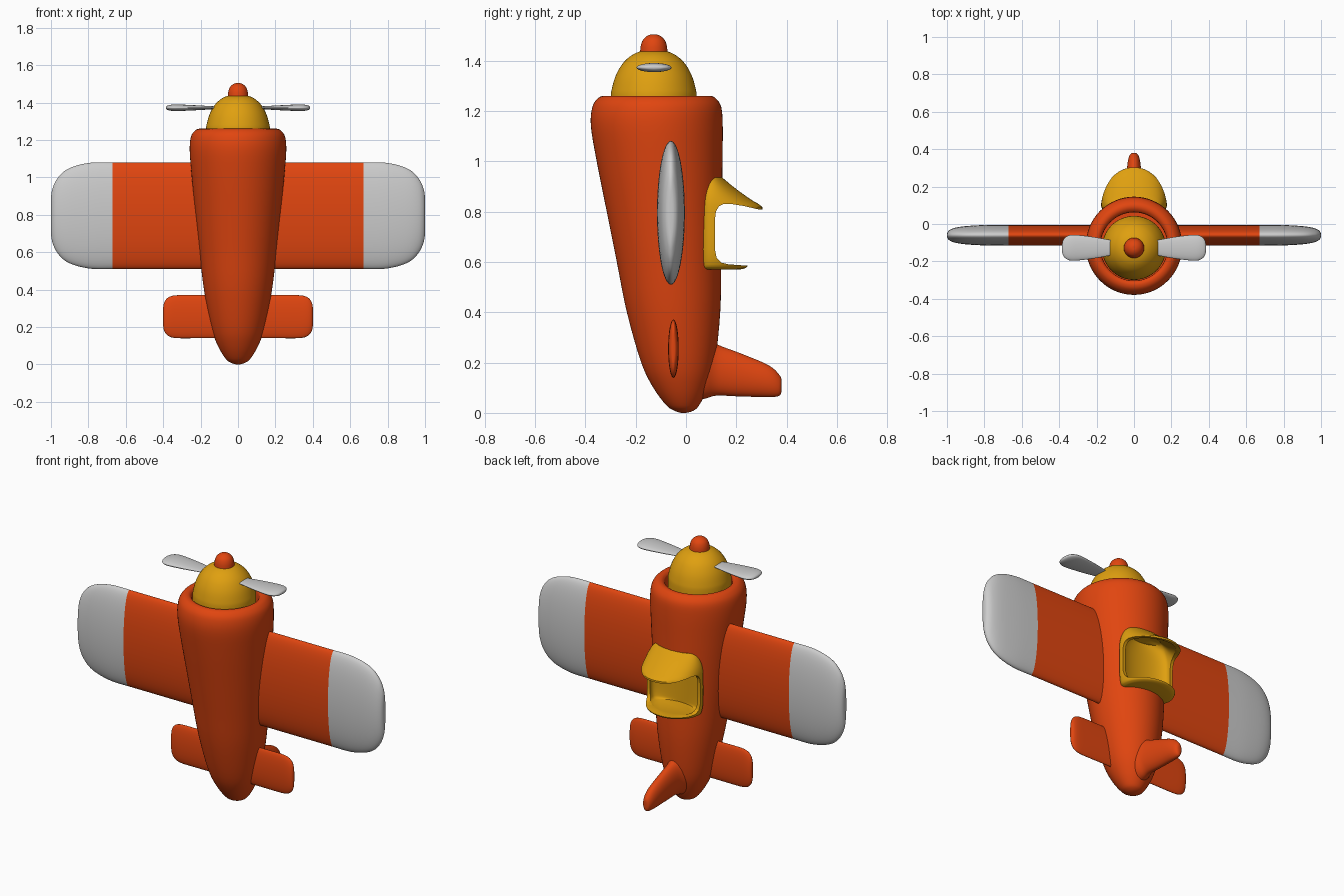
import bpy, bmesh, math


def material(name, rgb):
    m = bpy.data.materials.new(name)
    m.diffuse_color = (*rgb, 1)
    return m


RED = material("red", (0.75, 0.06, 0.005))
YELLOW = material("yellow", (0.74, 0.35, 0.005))


def finish(name, bm, mat=None):
    bmesh.ops.recalc_face_normals(bm, faces=bm.faces)
    me = bpy.data.meshes.new(name)
    bm.to_mesh(me)
    bm.free()
    ob = bpy.data.objects.new(name, me)
    bpy.context.collection.objects.link(ob)
    if mat:
        me.materials.append(mat)
    return ob


def smooth_rows(rows, k):
    # Catmull-Rom interpolation between the given sections
    out = []
    for i in range(len(rows) - 1):
        p0, p1 = rows[max(i - 1, 0)], rows[i]
        p2, p3 = rows[i + 1], rows[min(i + 2, len(rows) - 1)]
        for j in range(k):
            t = j / k
            out.append([0.5 * (2 * b + (c - a) * t + (2 * a - 5 * b + 4 * c - d) * t * t
                               + (3 * b - a - 3 * c + d) * t ** 3)
                        for a, b, c, d in zip(p0, p1, p2, p3)])
    return out + [list(rows[-1])]


def loft(name, axis, rows, mat=None, k=4, n=64):
    """Sections: position, centre a, centre b, radius a, radius b (, lower radius b)."""
    bm = bmesh.new()
    rings = []
    for r in smooth_rows(rows, k):
        t, ca, cb, ra, rb = r[:5]
        low = r[5] if len(r) > 5 else rb
        ring = []
        for i in range(n):
            s = 2 * math.pi * i / n
            a = ca + ra * math.cos(s)
            b = cb + (rb if math.sin(s) > 0 else low) * math.sin(s)
            ring.append(bm.verts.new({"X": (t, a, b), "Y": (a, t, b), "Z": (a, b, t)}[axis]))
        rings.append(ring)
    for p, q in zip(rings, rings[1:]):
        for i in range(n):
            j = (i + 1) % n
            bm.faces.new((p[i], p[j], q[j], q[i]))
    bm.faces.new(rings[0])
    bm.faces.new(rings[-1])
    return finish(name, bm, mat)


def cut(ob, cutter):
    cutter.hide_render = True
    mod = ob.modifiers.new("cut", "BOOLEAN")
    mod.operation, mod.solver, mod.object = "DIFFERENCE", "EXACT", cutter
    bpy.context.view_layer.objects.active = ob
    bpy.ops.object.modifier_apply(modifier=mod.name)
    bpy.data.objects.remove(cutter)


# Fuselage: height, y low, y high, half width; the last rows turn into the cowl opening
outline = [(0, -0.02, 0.0, 0.01), (0.008, -0.045, 0.028, 0.037), (0.03, -0.078, 0.052, 0.066),
           (0.1, -0.13, 0.087, 0.108), (0.2, -0.178, 0.115, 0.144), (0.4, -0.235, 0.136, 0.182),
           (0.6, -0.275, 0.14, 0.206), (0.8, -0.315, 0.143, 0.227), (1.0, -0.355, 0.145, 0.247),
           (1.14, -0.378, 0.146, 0.258), (1.215, -0.372, 0.14, 0.252), (1.25, -0.35, 0.118, 0.23),
           (1.26, -0.325, 0.095, 0.205), (1.252, -0.307, 0.073, 0.187), (1.23, -0.303, 0.063, 0.18),
           (1.14, -0.303, 0.063, 0.18)]
fuselage = loft("fuselage", "Z", [(z, 0, (a + b) / 2, w, (b - a) / 2) for z, a, b, w in outline], RED)


# Cockpit shell: height, half width, top of arch
def cockpit_shell(name, d, mat=None):
    rows = [(0.57, 0.14, 0.215), (0.576, 0.155, 0.238), (0.59, 0.165, 0.246), (0.65, 0.175, 0.26),
            (0.78, 0.175, 0.295), (0.818, 0.174, 0.303), (0.84, 0.172, 0.27), (0.87, 0.165, 0.226),
            (0.90, 0.152, 0.186), (0.92, 0.138, 0.162), (0.935, 0.12, 0.144)]
    mid = 0.7525
    return loft(name, "Z", [(mid + (z - mid) * (1 - d / 0.1825), 0, 0.1, w - d, h - 0.1 - d, 0.075 - d)
                            for z, w, h in rows], mat, k=2)


cockpit = cockpit_shell("cockpit", 0, YELLOW)
cut(fuselage, cockpit_shell("fuselage_cutter", 0.007))
cut(cockpit, cockpit_shell("cavity_cutter", 0.018))

# Side cut that leaves the windscreen, low side rails and seat back
side = [(0.5, 0.585), (0.24, 0.585), (0.17, 0.59), (0.14, 0.597), (0.122, 0.615), (0.115, 0.65),
        (0.115, 0.77), (0.119, 0.80), (0.13, 0.82), (0.15, 0.83), (0.18, 0.83), (0.23, 0.822),
        (0.29, 0.808), (0.5, 0.80)]
bm = bmesh.new()
face = bm.faces.new([bm.verts.new((-0.3, y, z)) for y, z in side])
ext = bmesh.ops.extrude_face_region(bm, geom=[face])
bmesh.ops.translate(bm, vec=(0.6, 0, 0), verts=[v for v in ext["geom"] if isinstance(v, bmesh.types.BMVert)])
cut(cockpit, finish("side_cutter", bm))

# Wings with grey tips
loft("wing", "X", [(x, -0.06, 0.795, 0.055, 0.285) for x in (-0.67, 0.67)], RED, k=1)
tip = [(0.67, 0.055, 0.285), (0.78, 0.055, 0.284), (0.87, 0.051, 0.266), (0.93, 0.045, 0.237),
       (0.97, 0.036, 0.193), (0.99, 0.025, 0.15), (0.998, 0.014, 0.115), (1.0, 0.005, 0.08)]
# Propeller blades
blade = [(0.08, 0.036, 0.008), (0.13, 0.042, 0.008), (0.2, 0.055, 0.012), (0.28, 0.066, 0.016),
         (0.335, 0.069, 0.018), (0.365, 0.058, 0.015), (0.38, 0.038, 0.01), (0.385, 0.015, 0.004)]
for s, label in ((-1, "left"), (1, "right")):
    loft(label + "_wing_tip", "X", [(s * x, -0.06, 0.795, a, b) for x, a, b in tip])
    loft(label + "_propeller_blade", "X", [(s * x, -0.127, 1.372, a, b) for x, a, b in blade])

# Tailplane
half = [(0.0, 0.021, 0.115), (0.2, 0.021, 0.115), (0.32, 0.021, 0.115), (0.365, 0.02, 0.107),
        (0.388, 0.016, 0.088), (0.398, 0.009, 0.065), (0.4, 0.003, 0.045)]
full = [(-x, a, b) for x, a, b in half[:0:-1]] + half
loft("tailplane", "X", [(x, -0.05, 0.255, a, b) for x, a, b in full], RED)

# Tail fin: y, z low, z high, half thickness
fin = [(0.03, 0.045, 0.37, 0.09), (0.08, 0.058, 0.31, 0.068), (0.11, 0.067, 0.282, 0.054),
       (0.14, 0.069, 0.265, 0.047), (0.2, 0.066, 0.243, 0.042), (0.3, 0.063, 0.203, 0.037),
       (0.345, 0.063, 0.178, 0.031), (0.37, 0.068, 0.152, 0.022), (0.378, 0.08, 0.138, 0.013),
       (0.38, 0.095, 0.125, 0.005)]
loft("tail_fin", "Y", [(y, 0, (a + b) / 2, w, (b - a) / 2) for y, a, b, w in fin], RED)

# Nose dome and spinner
for name, mat, prof in (
        ("nose_dome", YELLOW, [(1.14, 0.171), (1.25, 0.171), (1.29, 0.166), (1.34, 0.151), (1.385, 0.126),
                               (1.415, 0.096), (1.432, 0.066), (1.44, 0.035), (1.441, 0.005)]),
        ("spinner", RED, [(1.42, 0.055), (1.44, 0.054), (1.462, 0.051), (1.482, 0.043),
                          (1.496, 0.029), (1.503, 0.014), (1.504, 0.002)])):
    loft(name, "Z", [(z, 0, -0.128, r, r) for z, r in prof], mat)

# Smooth shading with sharp rims
for ob in bpy.data.objects:
    ob.select_set(True)
bpy.context.view_layer.objects.active = fuselage
bpy.ops.object.shade_smooth_by_angle(angle=math.radians(40))
